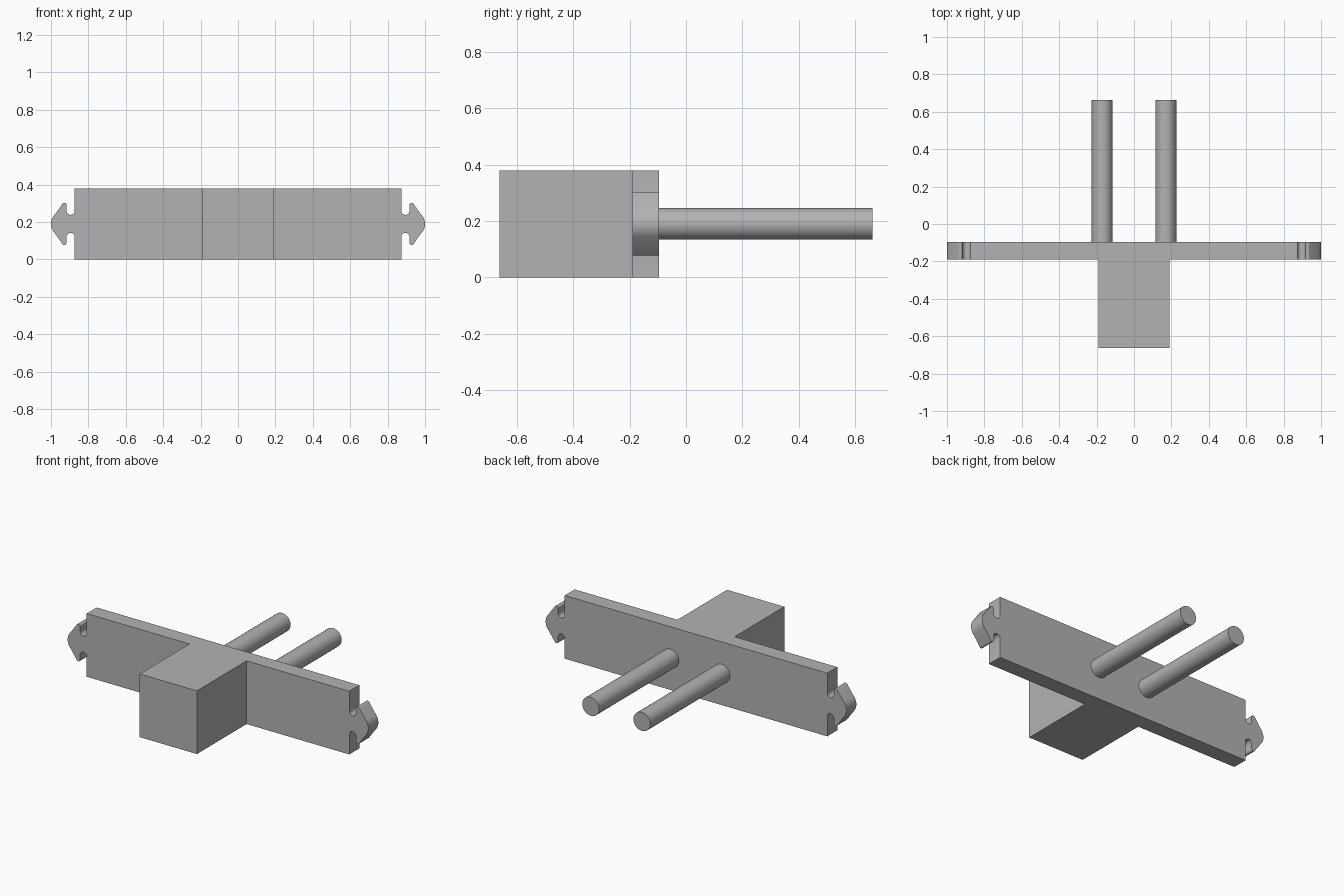
import bpy
import bmesh
from math import pi, sin, cos, radians
from mathutils import Vector

cube = bpy.data.objects.get("Cube")
if cube:
    bpy.data.objects.remove(cube, do_unlink=True)

HEIGHT = 0.38
MID = HEIGHT / 2
PLATE_X = 0.873
PLATE_FRONT, PLATE_BACK = -0.19, -0.095
BLOCK_X, BLOCK_FRONT = 0.19, -0.662
ROD_X, ROD_R, ROD_END = 0.17, 0.056, 0.662

grey = bpy.data.materials.new("light grey")
grey.use_nodes = True
grey.diffuse_color = (0.45, 0.45, 0.45, 1)
grey.node_tree.nodes["Principled BSDF"].inputs["Base Color"].default_value = grey.diffuse_color


def finish(name, bm):
    bmesh.ops.recalc_face_normals(bm, faces=bm.faces)
    mesh = bpy.data.meshes.new(name)
    bm.to_mesh(mesh)
    bm.free()
    mesh.materials.append(grey)
    obj = bpy.data.objects.new(name, mesh)
    bpy.context.collection.objects.link(obj)
    bpy.ops.object.select_all(action="DESELECT")
    obj.select_set(True)
    bpy.context.view_layer.objects.active = obj
    bpy.ops.object.shade_smooth_by_angle(angle=radians(30))
    return obj


def arc(cx, cz, r, start, end, steps=8):
    angles = [radians(start + (end - start) * i / steps) for i in range(steps + 1)]
    return [(cx + r * cos(a), cz + r * sin(a)) for a in angles]


# Upper right quarter of the outline, heights measured from the middle
quarter = [(PLATE_X, MID)]
quarter += arc(0.895, 0.07, 0.022, 180, 360)       # rounded slot
quarter += arc(0.929, 0.1, 0.012, 180, 45, 6)      # barb tip
quarter += arc(0.929, 0, 0.071, 45, 0)             # rounded nose

# Mirror the quarter into the full plate outline
right = quarter + [(x, -z) for x, z in reversed(quarter[:-1])]
outline = right + [(-x, -z) for x, z in right]

# Plate with snap clips, and the block drawn out of its middle
bm = bmesh.new()
bm.faces.new([bm.verts.new((x, PLATE_FRONT, z + MID)) for x, z in outline])
for x in (-BLOCK_X, BLOCK_X):
    bmesh.ops.bisect_plane(bm, geom=bm.verts[:] + bm.edges[:] + bm.faces[:],
                           plane_co=(x, 0, 0), plane_no=(1, 0, 0))
front = bm.faces[:]
back = bmesh.ops.extrude_face_region(bm, geom=front, use_keep_orig=True)["geom"]
bmesh.ops.translate(bm, verts=[v for v in back if isinstance(v, bmesh.types.BMVert)],
                    vec=(0, PLATE_BACK - PLATE_FRONT, 0))
middle = min((f for f in bm.faces if all(abs(v.co.y - PLATE_FRONT) < 1e-5 for v in f.verts)),
             key=lambda f: abs(f.calc_center_median().x))
block = bmesh.ops.extrude_face_region(bm, geom=[middle])["geom"]
bmesh.ops.translate(bm, verts=[v for v in block if isinstance(v, bmesh.types.BMVert)],
                    vec=(0, BLOCK_FRONT - PLATE_FRONT, 0))
bmesh.ops.delete(bm, geom=[f for f in bm.faces if f == middle], context="FACES_ONLY") if middle.is_valid else None
finish("plate_with_clips_and_block", bm)

# Pair of round rods on the back
for side, x in (("left", ROD_X), ("right", -ROD_X)):
    bm = bmesh.new()
    bmesh.ops.create_cone(bm, cap_ends=True, segments=48, radius1=ROD_R, radius2=ROD_R,
                          depth=ROD_END - PLATE_BACK)
    bmesh.ops.rotate(bm, verts=bm.verts, matrix=Vector((0, 0, 1)).rotation_difference(Vector((0, 1, 0))).to_matrix())
    bmesh.ops.translate(bm, verts=bm.verts, vec=(x, (ROD_END + PLATE_BACK) / 2, MID))
    finish(side + "_rod", bm)
